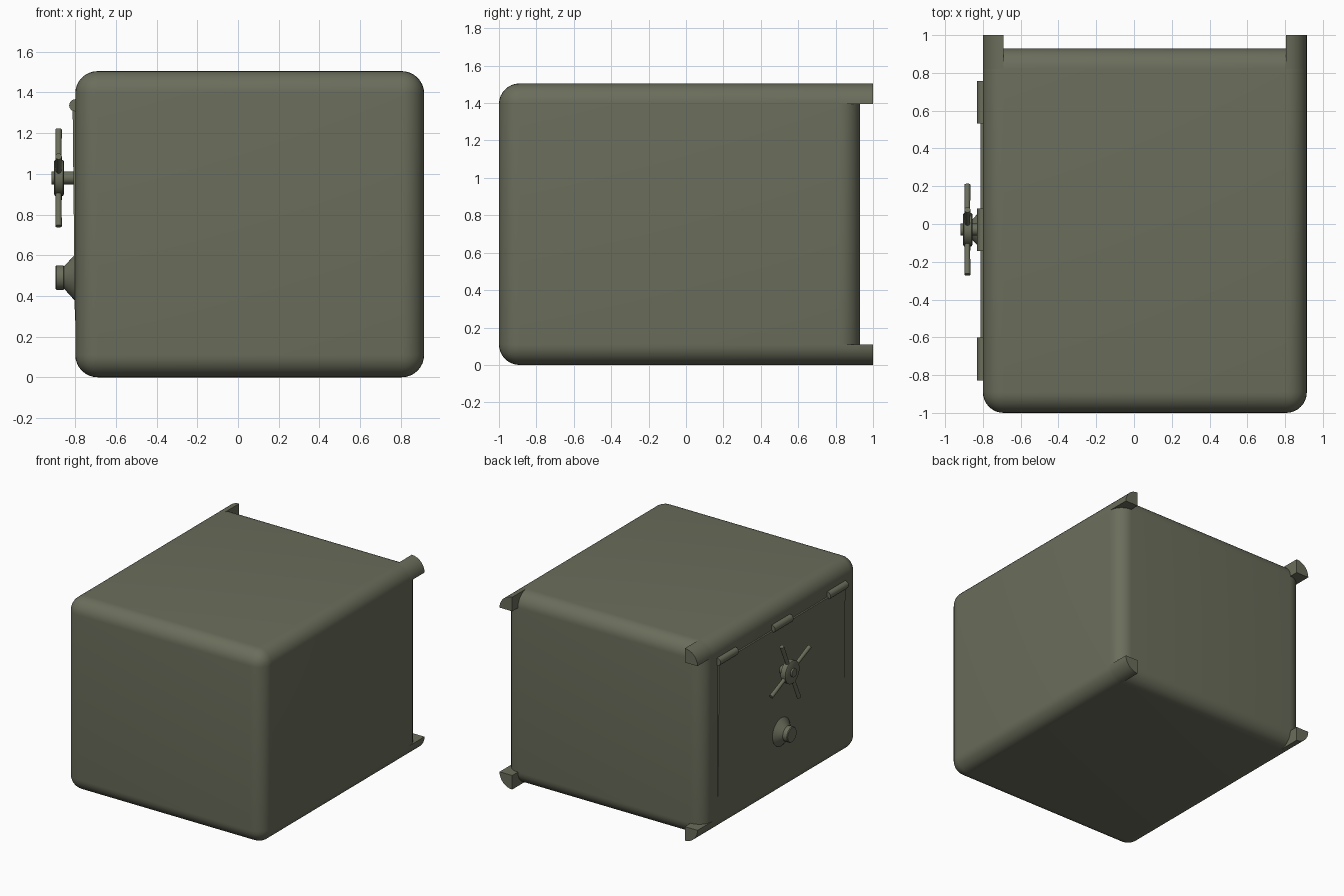
import bpy, bmesh, math
from mathutils import Vector, Matrix

if "Cube" in bpy.data.objects:
    bpy.data.objects.remove(bpy.data.objects["Cube"])

paint = bpy.data.materials.new("olive_grey_paint")
paint.diffuse_color = (0.145, 0.153, 0.105, 1)
paint.use_nodes = True
paint.node_tree.nodes["Principled BSDF"].inputs["Base Color"].default_value = paint.diffuse_color

X0, X1, Y0, Y1, H, R = -0.80, 0.915, -1.0, 0.93, 1.505, 0.11
WY, WZ = -0.03, 0.98          # hand wheel centre


def finish(bm, name, smooth=True):
    bmesh.ops.recalc_face_normals(bm, faces=bm.faces)
    me = bpy.data.meshes.new(name)
    bm.to_mesh(me)
    bm.free()
    me.materials.append(paint)
    ob = bpy.data.objects.new(name, me)
    bpy.context.collection.objects.link(ob)
    if smooth:
        bpy.ops.object.select_all(action='DESELECT')
        ob.select_set(True)
        bpy.context.view_layer.objects.active = ob
        bpy.ops.object.shade_smooth_by_angle(angle=math.radians(35))
    return ob


def box(bm, lo, hi):
    lo, hi = Vector(lo), Vector(hi)
    m = Matrix.Translation((lo + hi) / 2) @ Matrix.Diagonal((*(hi - lo), 1))
    return bmesh.ops.create_cube(bm, size=1, matrix=m)


def prism(bm, profile, y0, y1):
    """Extrude an (x, z) outline along y."""
    f = bm.faces.new([bm.verts.new((x, y0, z)) for x, z in profile])
    g = bmesh.ops.extrude_face_region(bm, geom=[f])["geom"]
    bmesh.ops.translate(bm, vec=(0, y1 - y0, 0),
                        verts=[v for v in g if isinstance(v, bmesh.types.BMVert)])


def lathe_x(bm, profile, y, z, segs=32):
    """Turn (x, radius) pairs around an axis parallel to x."""
    rings = []
    for x, r in profile:
        rings.append([bm.verts.new((x, y + r * math.cos(2 * math.pi * i / segs),
                                    z + r * math.sin(2 * math.pi * i / segs)))
                      for i in range(segs)])
    for a, b in zip(rings, rings[1:]):
        for i in range(segs):
            j = (i + 1) % segs
            bm.faces.new((a[i], a[j], b[j], b[i]))
    bm.faces.new(rings[0])
    bm.faces.new(rings[-1])


# Rounded safe body
bm = bmesh.new()
box(bm, (X0, Y0, 0), (X1, Y1, H))
bmesh.ops.bevel(bm, geom=bm.edges[:], offset=R, segments=8, profile=0.5, affect='EDGES')
finish(bm, "safe_body")

# Quarter-round feet on the four back corners
bm = bmesh.new()
for sx, cx in ((-1, X0 + R), (1, X1 - R)):
    for sz, cz in ((-1, R), (1, H - R)):
        arc = [(cx + sx * R * math.cos(math.pi / 16 * i),
                cz + sz * R * math.sin(math.pi / 16 * i)) for i in range(9)]
        prism(bm, [(cx, cz)] + arc, Y1 - R, 1.0)
finish(bm, "back_corner_feet")

# Door slab, leaning slightly into the body towards the bottom
bm = bmesh.new()
prism(bm, [(-0.78, 0.28), (-0.802, 0.28), (-0.813, 1.325), (-0.78, 1.325)], -0.81, 0.75)
finish(bm, "door", False)

# Hinge barrels along the top of the door
bm = bmesh.new()
for y in (-0.715, -0.03, 0.645):
    m = Matrix.Translation((X0, y, 1.337)) @ Matrix.Rotation(math.pi / 2, 4, 'X')
    bmesh.ops.create_cone(bm, cap_ends=True, segments=20, radius1=0.03, radius2=0.03,
                          depth=0.226, matrix=m)
finish(bm, "hinges")

# Wheel shaft and hub
bm = bmesh.new()
lathe_x(bm, [(-0.79, 0.032), (-0.918, 0.032)], WY, WZ)
lathe_x(bm, [(-0.855, 0.08), (-0.86, 0.088), (-0.90, 0.088), (-0.905, 0.08)], WY, WZ)
finish(bm, "wheel_hub")

# Four wheel spokes
bm = bmesh.new()
for k in range(4):
    rot = Matrix.Rotation(math.radians(-24 + 90 * k), 4, 'X')
    m = Matrix.Translation((-0.882, WY, WZ)) @ rot @ Matrix.Translation((0, 0, 0.16))
    bmesh.ops.create_cone(bm, cap_ends=True, segments=16, radius1=0.014, radius2=0.016,
                          depth=0.2, matrix=m)
finish(bm, "wheel_spokes")

# Combination dial: flared base and knob
bm = bmesh.new()
lathe_x(bm, [(-0.79, 0.11), (-0.805, 0.11), (-0.855, 0.055), (-0.858, 0.06),
             (-0.893, 0.06), (-0.898, 0.055)], WY, 0.49)
finish(bm, "combination_dial")
